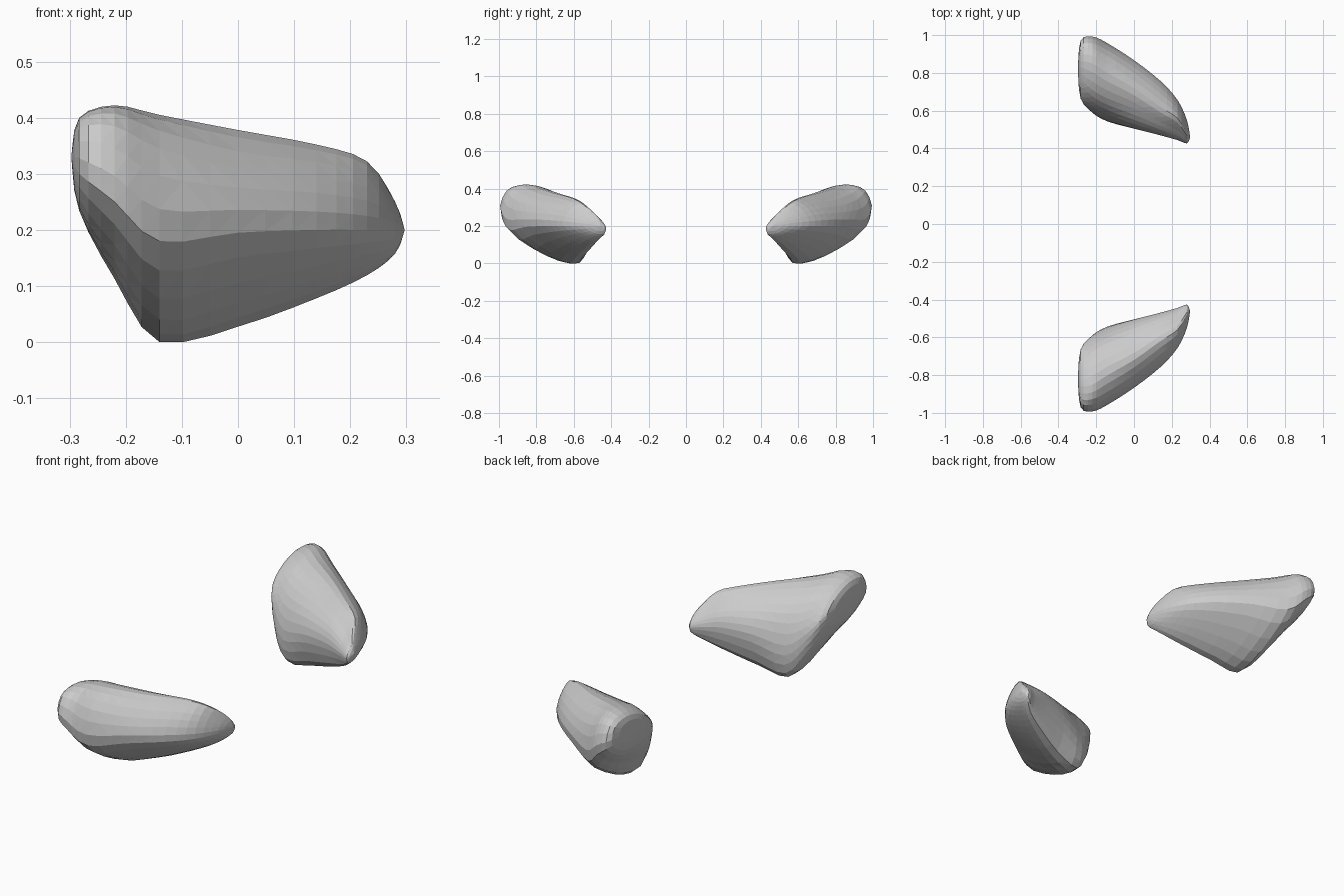
import bpy, bmesh

if "Cube" in bpy.data.objects:
    bpy.data.objects.remove(bpy.data.objects["Cube"])

# Cross-sections along x: (y, z) loops running top, inner side, bottom, outer side
SECTIONS = [
    (-0.297, [(-.82, .33)] * 8),
    (-0.283, [(-.86, .40), (-.77, .38), (-.70, .34), (-.665, .29),
              (-.71, .24), (-.86, .24), (-.965, .30), (-.945, .38)]),
    (-0.22, [(-.85, .422), (-.71, .38), (-.625, .29), (-.59, .19),
             (-.62, .113), (-.82, .145), (-.985, .25), (-.955, .385)]),
    (-0.14, [(-.80, .405), (-.665, .36), (-.58, .26), (-.543, .12),
             (-.58, .003), (-.745, .04), (-.945, .18), (-.92, .345)]),
    (0.00, [(-.72, .378), (-.61, .34), (-.53, .265), (-.505, .16),
            (-.555, .03), (-.70, .07), (-.86, .195), (-.83, .31)]),
    (0.14, [(-.62, .352), (-.54, .31), (-.485, .255), (-.47, .18),
            (-.51, .08), (-.63, .11), (-.755, .20), (-.72, .295)]),
    (0.23, [(-.56, .322), (-.495, .27), (-.455, .225), (-.445, .18),
            (-.475, .12), (-.56, .14), (-.655, .20), (-.63, .275)]),
    (0.28, [(-.48, .25), (-.45, .225), (-.43, .20), (-.428, .18),
            (-.44, .16), (-.49, .162), (-.55, .20), (-.53, .237)]),
    (0.297, [(-.46, .20)] * 8),
]
STEPS = 3


def spline(p0, p1, p2, p3, t):
    """Catmull-Rom interpolation of coordinate tuples."""
    return tuple(
        0.5 * (2 * b + (c - a) * t + (2 * a - 5 * b + 4 * c - d) * t * t
               + (3 * b - a - 3 * c + d) * t ** 3)
        for a, b, c, d in zip(p0, p1, p2, p3))


def smooth_ring(ring):
    n = len(ring)
    return [spline(ring[i - 1], ring[i], ring[(i + 1) % n], ring[(i + 2) % n], s / STEPS)
            for i in range(n) for s in range(STEPS)]


def smooth_loft():
    rings = [smooth_ring([(x, y, z) for y, z in loop]) for x, loop in SECTIONS]
    last = len(rings) - 1
    out = []
    for i in range(last):
        quad = [rings[max(0, min(last, i + k))] for k in (-1, 0, 1, 2)]
        for s in range(STEPS):
            out.append([spline(*pts, s / STEPS) for pts in zip(*quad)])
    out.append(rings[-1])
    return out


def make_pebble(name, side):
    bm = bmesh.new()
    rows = [[bm.verts.new((max(-.297, min(.297, x)), max(y, -1) * side, max(z, 0)))
             for x, y, z in ring] for ring in smooth_loft()]
    for a, b in zip(rows, rows[1:]):
        for i in range(len(a)):
            j = (i + 1) % len(a)
            bm.faces.new((a[i], a[j], b[j], b[i]))
    bmesh.ops.remove_doubles(bm, verts=bm.verts, dist=0.002)
    bmesh.ops.triangulate(bm, faces=bm.faces)
    bmesh.ops.recalc_face_normals(bm, faces=bm.faces)
    mesh = bpy.data.meshes.new(name)
    bm.to_mesh(mesh)
    bm.free()
    bpy.context.collection.objects.link(bpy.data.objects.new(name, mesh))


# Mirrored pair of faceted pebbles
make_pebble("front_pebble", 1)
make_pebble("back_pebble", -1)
